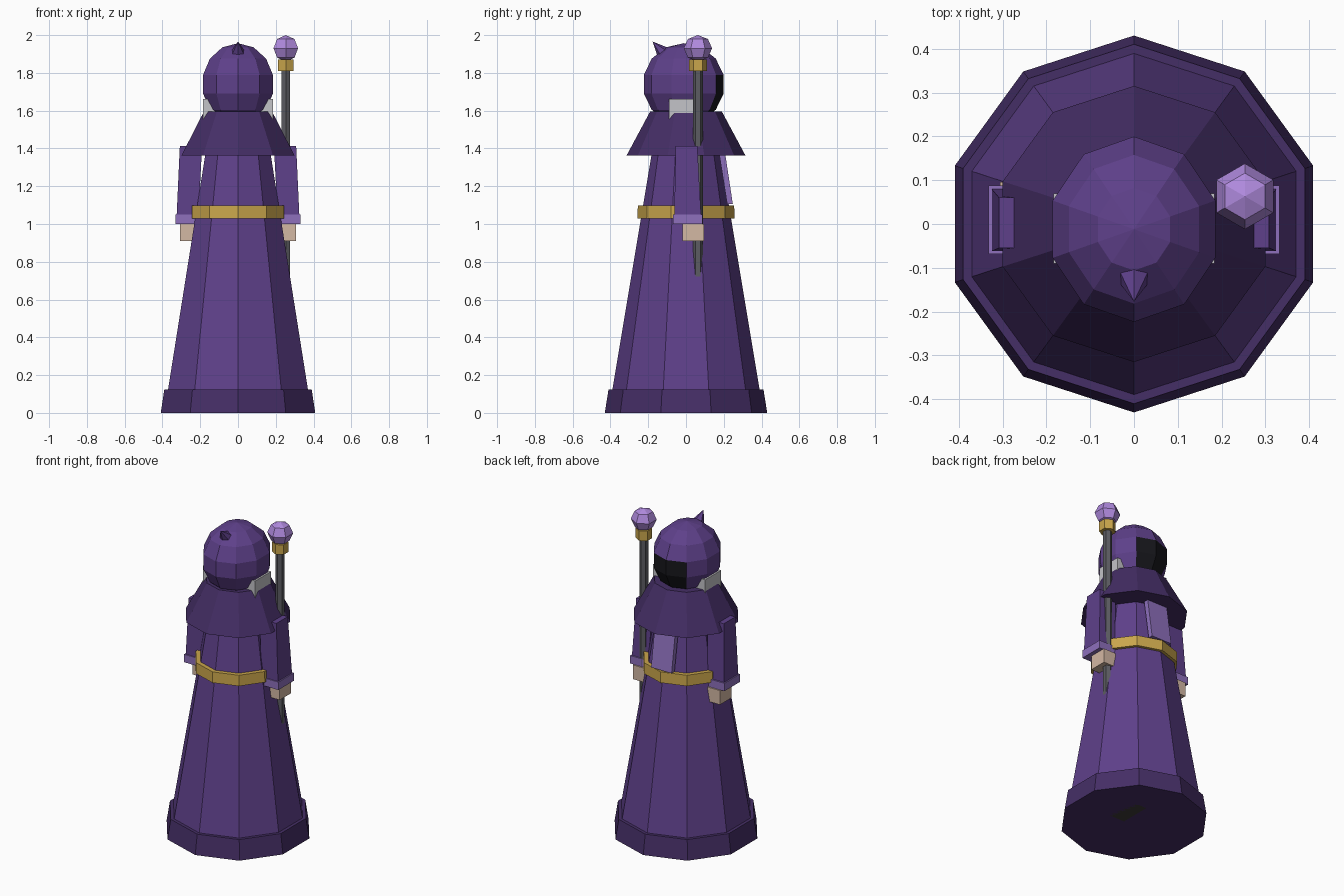
import bpy, bmesh, math
from mathutils import Vector, Matrix

if "Cube" in bpy.data.objects:
    bpy.data.objects.remove(bpy.data.objects["Cube"])


def srgb(r, g, b):
    def lin(c):
        c /= 255
        return c / 12.92 if c <= 0.04045 else ((c + 0.055) / 1.055) ** 2.4
    return (lin(r), lin(g), lin(b), 1.0)


def material(name, *rgb):
    m = bpy.data.materials.new(name)
    m.diffuse_color = srgb(*rgb)
    m.use_nodes = True
    m.node_tree.nodes["Principled BSDF"].inputs["Base Color"].default_value = m.diffuse_color
    return m


ROBE = material("purple_cloth", 94, 64, 138)
DARK = material("dark_purple_cloth", 69, 46, 102)
LILAC = material("lilac_trim", 142, 112, 188)
GEM = material("pale_violet_crystal", 176, 138, 222)
GOLD = material("gold", 202, 166, 76)
SKIN = material("skin", 212, 184, 164)
GREY = material("light_grey", 196, 196, 200)
METAL = material("dark_grey_shaft", 92, 92, 98)
BOOT = material("boot_brown", 62, 58, 56)
SHADOW = material("black_shadow", 22, 22, 27)


def add_object(name, bm, *mats):
    bmesh.ops.recalc_face_normals(bm, faces=bm.faces)
    me = bpy.data.meshes.new(name)
    bm.to_mesh(me)
    bm.free()
    for m in mats:
        me.materials.append(m)
    ob = bpy.data.objects.new(name, me)
    bpy.context.collection.objects.link(ob)
    return ob


def turned(name, profile, sides, mat, cx=0, cy=0):
    """Closed faceted solid from (radius, height) pairs, with a corner on the y axis."""
    bm = bmesh.new()
    rings = []
    for r, z in profile:
        angles = [math.pi / 2 + i * math.tau / sides for i in range(sides)]
        rings.append([bm.verts.new((cx + r * math.cos(a), cy + r * math.sin(a), z)) for a in angles])
    for a, b in zip(rings, rings[1:]):
        for i in range(sides):
            j = (i + 1) % sides
            bm.faces.new((a[i], a[j], b[j], b[i]))
    bm.faces.new(rings[0])
    bm.faces.new(rings[-1])
    return add_object(name, bm, mat)


def block(name, low, high, mat):
    """Tapered box between two rectangles (x0, x1, y0, y1, z)."""
    bm = bmesh.new()
    rings = []
    for x0, x1, y0, y1, z in (low, high):
        rings.append([bm.verts.new((x, y, z)) for x, y in ((x0, y0), (x1, y0), (x1, y1), (x0, y1))])
    a, b = rings
    for i in range(4):
        j = (i + 1) % 4
        bm.faces.new((a[i], a[j], b[j], b[i]))
    bm.faces.new(a)
    bm.faces.new(b)
    return add_object(name, bm, mat)


def ball(sides, rings, centre, scale):
    bm = bmesh.new()
    bmesh.ops.create_uvsphere(bm, u_segments=sides, v_segments=rings, radius=1)
    # put a corner on the y axis
    top = max(bm.verts, key=lambda v: (round(v.co.xy.length, 4), v.co.y))
    turn = math.pi / 2 - math.atan2(top.co.y, top.co.x)
    bmesh.ops.rotate(bm, verts=bm.verts, matrix=Matrix.Rotation(turn, 3, 'Z'))
    bmesh.ops.scale(bm, verts=bm.verts, vec=scale)
    bmesh.ops.translate(bm, verts=bm.verts, vec=centre)
    return bm


# Robe, hem, belt and shoulder cape
turned("robe", [(0.40, 0.06), (0.16, 1.5)], 10, ROBE)
turned("hem", [(0.43, 0), (0.41, 0.125)], 10, DARK)
turned("belt", [(0.257, 1.03), (0.255, 1.098)], 10, GOLD)
turned("shoulder_cape", [(0.315, 1.362), (0.19, 1.595)], 10, DARK)

# Hood with a black face opening towards +y
hood_y = -0.012
bm = ball(10, 7, (0, hood_y, 1.74), (0.2, 0.217, 0.217))
for f in bm.faces:
    c = f.calc_center_median()
    around = abs(math.atan2(c.x, c.y - hood_y))
    if c.z < 1.76 and around < math.radians(36):
        f.material_index = 1
add_object("hood", bm, ROBE, SHADOW)

# Hood tip leaning away from the face
base, tip = Vector((0, -0.115, 1.9)), Vector((0, -0.177, 1.966))
axis = tip - base
bm = bmesh.new()
bmesh.ops.create_cone(bm, cap_ends=True, segments=6, radius1=0.042, radius2=0, depth=axis.length)
rot = axis.to_track_quat('Z', 'Y').to_matrix().to_4x4()
bmesh.ops.transform(bm, verts=bm.verts, matrix=Matrix.Translation((base + tip) / 2) @ rot)
add_object("hood_tip", bm, ROBE)

# Grey collar block showing at both sides of the neck
block("collar", (-0.184, 0.184, -0.09, 0.07, 1.55), (-0.184, 0.184, -0.09, 0.07, 1.662), GREY)

# Chest panel hanging along the robe
block("chest_panel", (-0.072, 0.072, 0.218, 0.248, 1.105), (-0.072, 0.072, 0.175, 0.207, 1.375), LILAC)


# Arms, cuffs, hands and boots on both sides
def side(s, x0, x1, y0, y1, z):
    return (*sorted((s * x0, s * x1)), y0, y1, z)


for s, label in ((-1, "left"), (1, "right")):
    block(label + "_sleeve", side(s, 0.21, 0.325, -0.062, 0.08, 1.04),
          side(s, 0.19, 0.308, -0.055, 0.06, 1.412), ROBE)
    block(label + "_cuff", side(s, 0.2, 0.332, -0.068, 0.088, 1.0),
          side(s, 0.2, 0.332, -0.068, 0.088, 1.05), LILAC)
    block(label + "_hand", side(s, 0.22, 0.306, -0.018, 0.096, 0.91),
          side(s, 0.22, 0.306, -0.018, 0.096, 1.0), SKIN)
    block(label + "_boot", side(s, 0.05, 0.16, -0.03, 0.17, 0),
          side(s, 0.05, 0.16, -0.03, 0.17, 0.1), BOOT)

# Staff with gold socket and crystal
sx, sy = 0.253, 0.063
turned("staff_shaft", [(0.026, 0.71), (0.026, 1.83)], 6, METAL, sx, sy)
turned("staff_socket", [(0.048, 1.81), (0.048, 1.872)], 6, GOLD, sx, sy)
add_object("staff_crystal", ball(6, 4, (sx, sy, 1.93), (0.075, 0.075, 0.07)), GEM)
